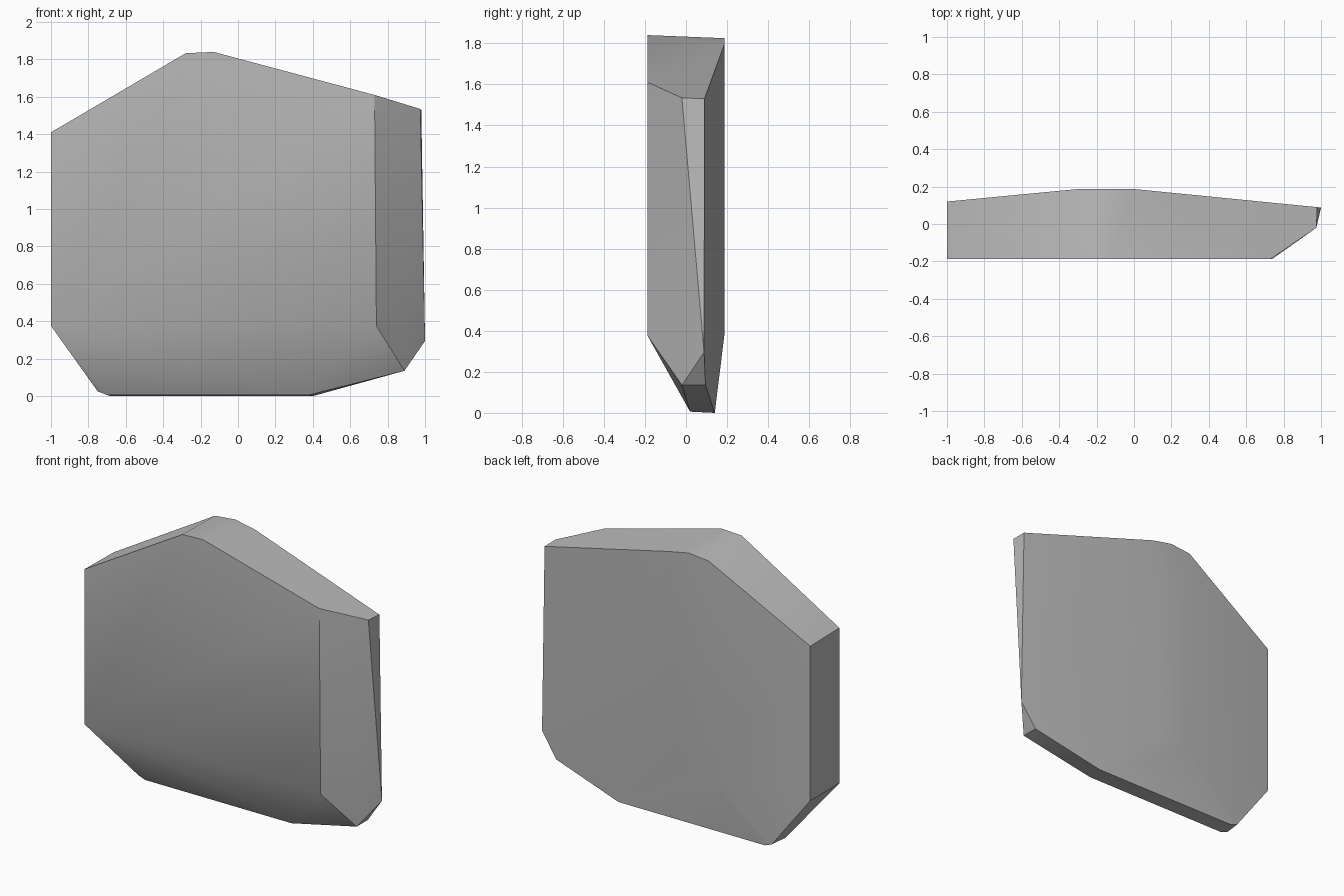
import bpy, bmesh, math

cube = bpy.data.objects.get("Cube")
if cube:
    bpy.data.objects.remove(cube, do_unlink=True)

# Plain grey stone
stone = bpy.data.materials.new("grey stone")
stone.use_nodes = True
colour = (0.5, 0.5, 0.5, 1)
stone.diffuse_color = colour
stone.node_tree.nodes["Principled BSDF"].inputs["Base Color"].default_value = colour

FRONT, BACK = -0.187, 0.187

# Flat front outline (x, z)
front = [(-1, 1.41), (-0.28, 1.833), (-0.13, 1.84), (0.73, 1.61), (0.74, 0.375), (-1, 0.375)]
points = [(x, FRONT, z) for x, z in front]

# Blunt vertical ridge on the back
points += [(x, BACK, z) for x, z in [(-0.3, 1.81), (-0.15, 1.825), (0, 1.795), (-0.28, 0.38), (-0.08, 0.38)]]

# Left end
points += [(-1, 0.12, z) for z in (1.405, 0.375)]

# Narrow right end
points += [(0.975, -0.02, 1.535), (0.98, 0.09, 1.53), (1, 0.088, 0.295)]
points += [(0.89, y, 0.135) for y in (-0.02, 0.095)]

# Bottom strip, tipped slightly towards the back
for x, z in [(-0.75, 0.025), (-0.7, 0.006), (0.38, 0.006)]:
    points += [(x, 0.02, z), (x + 0.02, 0.14, max(z - 0.006, 0))]

# Wrap the corners into one faceted slab
bm = bmesh.new()
for p in points:
    bm.verts.new(p)
hull = bmesh.ops.convex_hull(bm, input=bm.verts)
loose = [v for v in bm.verts if not v.link_faces]
bmesh.ops.delete(bm, geom=loose, context='VERTS')
bmesh.ops.dissolve_limit(bm, angle_limit=math.radians(0.5), verts=bm.verts, edges=bm.edges)
bmesh.ops.recalc_face_normals(bm, faces=bm.faces)
mesh = bpy.data.meshes.new("rock_slab")
bm.to_mesh(mesh)
bm.free()
mesh.materials.append(stone)

rock = bpy.data.objects.new("rock_slab", mesh)
bpy.context.collection.objects.link(rock)
bpy.ops.object.select_all(action='DESELECT')
rock.select_set(True)
bpy.context.view_layer.objects.active = rock
bpy.ops.object.shade_smooth_by_angle(angle=math.radians(30))
